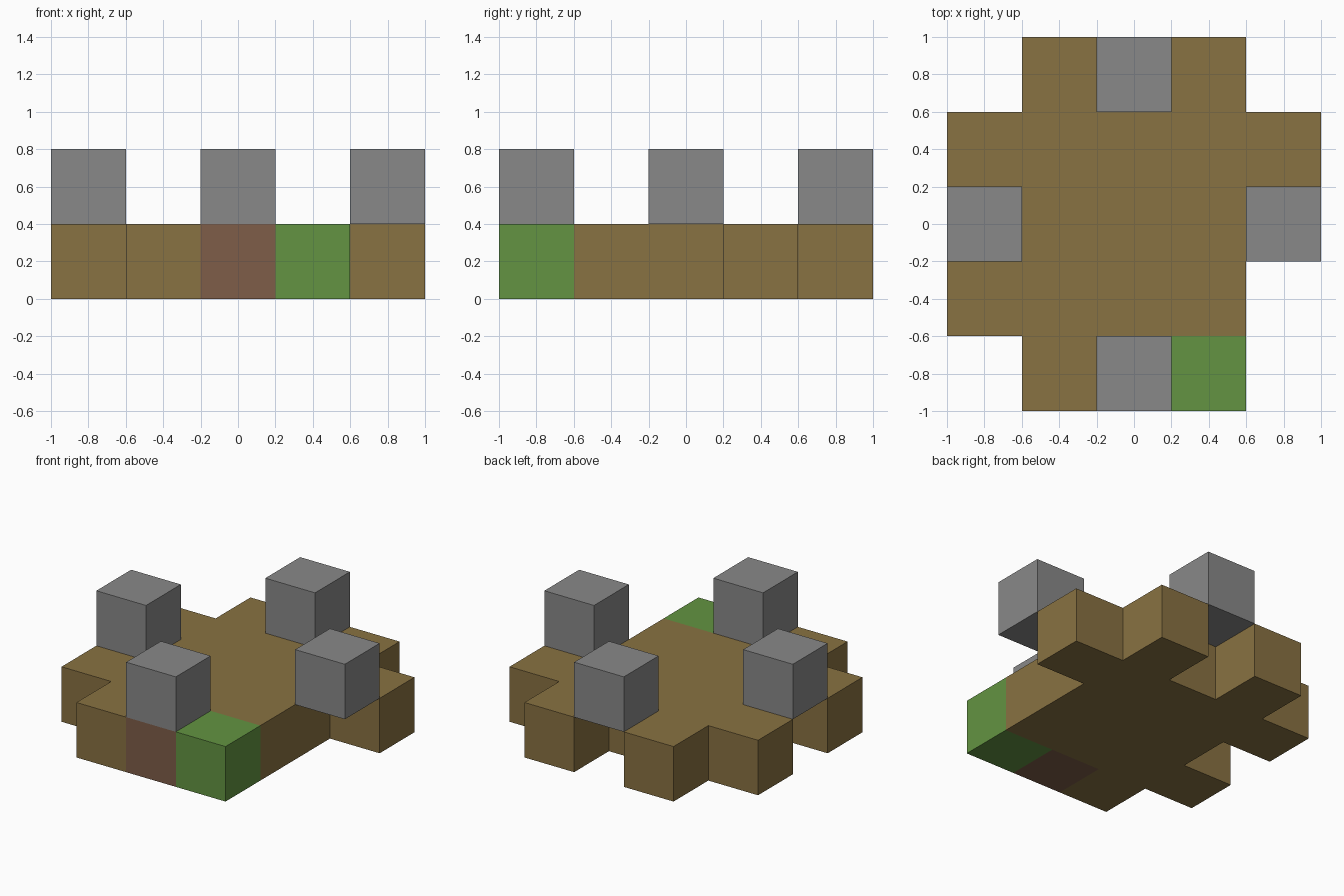
import bpy
import bmesh
from mathutils import Vector

default = bpy.data.objects.get("Cube")
if default:
    bpy.data.objects.remove(default, do_unlink=True)

SIZE = 0.4


def material(name, colour):
    mat = bpy.data.materials.new(name)
    mat.use_nodes = True
    mat.diffuse_color = (*colour, 1)
    node = next(n for n in mat.node_tree.nodes if n.type == "BSDF_PRINCIPLED")
    node.inputs["Base Color"].default_value = (*colour, 1)
    return mat


brown = material("earth brown", (0.25, 0.168, 0.054))
grey = material("stone grey", (0.25, 0.25, 0.25))
green = material("grass green", (0.125, 0.296, 0.054))
clay = material("clay red", (0.21, 0.11, 0.066))

# Ground layer: a square core with two stubs per side, one stub missing
core = {(i, j, 0) for i in (-1, 0, 1) for j in (-1, 0, 1)}
stubs = {(i, j, 0) for i in range(-2, 3) for j in range(-2, 3)
         if abs(i) + abs(j) == 3}
stubs.remove((2, -1, 0))
grass_cell, clay_cell = (1, -2, 0), (0, -2, 0)

# Four raised blocks, one at the middle of each side
towers = {
    "front_tower": (0, -2, 1),
    "back_tower": (0, 2, 1),
    "left_tower": (2, 0, 1),
    "right_tower": (-2, 0, 1),
}

parts = [
    ("ground_platform", (core | stubs) - {grass_cell}, brown),
    ("grass_block", {grass_cell}, green),
    ("clay_block", {clay_cell}, clay),
]
parts += [(name, {cell}, grey) for name, cell in towers.items()]
solid = set().union(*(cells for _, cells, _ in parts))


def build_blocks(name, cells, mat):
    """Join cubes into one object, leaving out faces buried between blocks."""
    bm = bmesh.new()
    for cell in sorted(cells):
        centre = Vector(cell) * SIZE + Vector((0, 0, SIZE / 2))
        for axis in range(3):
            for sign in (-1, 1):
                step = Vector((0, 0, 0))
                step[axis] = sign
                beside = tuple(c + int(s) for c, s in zip(cell, step))
                if beside in solid:
                    continue
                u = Vector((0, 0, 0))
                u[(axis + 1) % 3] = 1
                v = step.cross(u)
                corners = (u + v, v - u, -u - v, u - v)
                bm.faces.new([bm.verts.new(centre + (step + c) * SIZE / 2)
                              for c in corners])
    bmesh.ops.remove_doubles(bm, verts=bm.verts, dist=0.001)
    mesh = bpy.data.meshes.new(name)
    bm.to_mesh(mesh)
    bm.free()
    mesh.materials.append(mat)
    obj = bpy.data.objects.new(name, mesh)
    bpy.context.collection.objects.link(obj)


for part in parts:
    build_blocks(*part)
